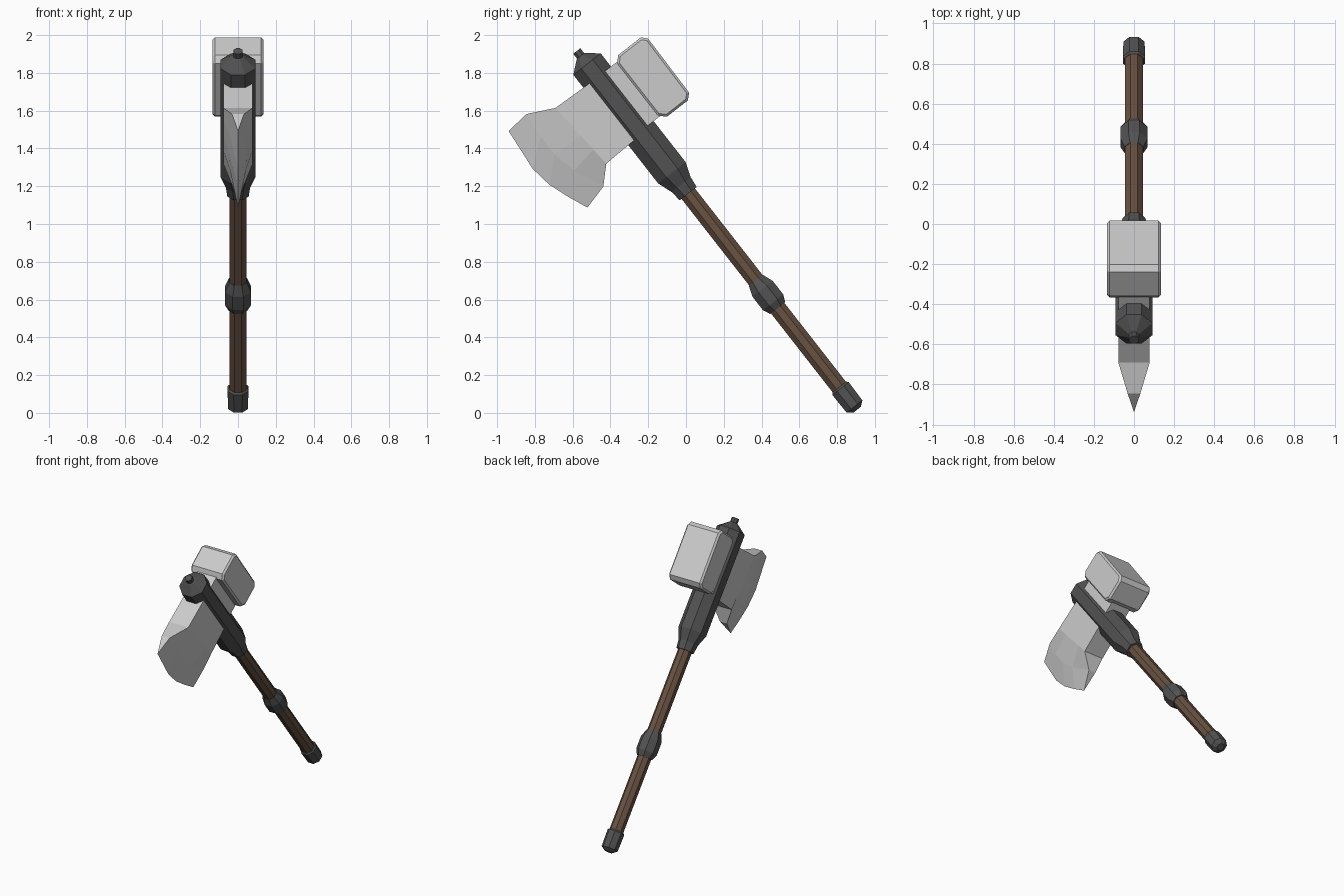
import bpy, bmesh, math
from mathutils import Matrix

if "Cube" in bpy.data.objects:
    bpy.data.objects.remove(bpy.data.objects["Cube"])

# Everything is built upright (handle along z, blade toward -y), then tilted into place
TILT = Matrix.Translation((0, 0.892, 0.034)) @ Matrix.Rotation(math.radians(38), 4, 'X')


def material(name, rgb):
    m = bpy.data.materials.new(name)
    m.diffuse_color = (*rgb, 1)
    m.use_nodes = True
    m.node_tree.nodes["Principled BSDF"].inputs["Base Color"].default_value = m.diffuse_color
    return m


WOOD = material("wood", (0.14, 0.085, 0.055))
IRON = material("dark_iron", (0.085, 0.085, 0.085))


def finish(name, bm, mat=None):
    bmesh.ops.remove_doubles(bm, verts=bm.verts, dist=1e-5)
    bmesh.ops.recalc_face_normals(bm, faces=bm.faces)
    bm.transform(TILT)
    me = bpy.data.meshes.new(name)
    bm.to_mesh(me)
    bm.free()
    ob = bpy.data.objects.new(name, me)
    bpy.context.collection.objects.link(ob)
    if mat:
        me.materials.append(mat)
    return ob


def octagon_lathe(name, profile, mat):
    """Eight-sided turned part from (height, half width across flats) pairs."""
    bm = bmesh.new()
    rings = []
    for h, w in profile:
        r = w / math.cos(math.pi / 8)
        rings.append([bm.verts.new((r * math.cos(a), r * math.sin(a), h))
                      for a in [math.pi / 8 + k * math.pi / 4 for k in range(8)]])
    for a, b in zip(rings, rings[1:]):
        for i in range(8):
            j = (i + 1) % 8
            bm.faces.new((a[i], a[j], b[j], b[i]))
    bm.faces.new(rings[0])
    bm.faces.new(rings[-1])
    return finish(name, bm, mat)


def prism(name, outline, half):
    """Side outline of (height, depth) pairs extruded across x."""
    bm = bmesh.new()
    f = bm.faces.new([bm.verts.new((-half, t, s)) for s, t in outline])
    ext = bmesh.ops.extrude_face_region(bm, geom=[f])["geom"]
    bmesh.ops.translate(bm, vec=(2 * half, 0, 0),
                        verts=[v for v in ext if isinstance(v, bmesh.types.BMVert)])
    return finish(name, bm)


# Handle and its fittings
octagon_lathe("handle", [(0.05, 0.045), (1.5, 0.045)], WOOD)
octagon_lathe("end_cap", [(-0.022, 0.025), (0, 0.053), (0.12, 0.055), (0.13, 0.047)], IRON)
octagon_lathe("grip_ring", [(0.66, 0.05), (0.70, 0.068), (0.79, 0.068), (0.848, 0.047)], IRON)
octagon_lathe("head_socket", [(1.43, 0.057), (1.49, 0.064), (1.57, 0.092), (2.30, 0.092),
                              (2.35, 0.032), (2.355, 0.024), (2.388, 0.024)], IRON)

# Hammer side
prism("hammer_neck", [(1.845, 0), (2.212, 0), (2.212, 0.15), (1.845, 0.15)], 0.078)
hammer = prism("hammer_head", [(1.855, 0.127), (1.82, 0.162), (1.82, 0.302), (1.848, 0.333),
                               (2.208, 0.338), (2.236, 0.312), (2.236, 0.16), (2.205, 0.127)], 0.134)
bev = hammer.modifiers.new("edge_bevel", 'BEVEL')
bev.width = 0.012
bev.segments = 1
bev.angle_limit = math.radians(60)

# Axe blade: columns from socket to cutting edge, each (height, depth, half thickness)
columns = [
    [(2.21 - 0.095 * i, 0, 0.078) for i in range(5)],
    [(2.22 - 0.0995 * i, -0.274 + 0.0075 * i, 0.078) for i in range(5)],
    [(2.289, -0.415, 0.032), (2.15, -0.43, 0.042), (2.03, -0.43, 0.045),
     (1.90, -0.40, 0.042), (1.736, -0.331, 0.028)],
    [(2.277, -0.545, 0), (2.041, -0.568, 0), (1.919, -0.55, 0),
     (1.81, -0.512, 0), (1.70, -0.466, 0)],
]
bm = bmesh.new()
sides = [[[bm.verts.new((sx * w, t, s)) for s, t, w in col] for col in columns] for sx in (1, -1)]
for g in sides:
    for a, b in zip(g, g[1:]):
        for i in range(4):
            bm.faces.new((a[i], a[i + 1], b[i + 1], b[i]))
p, q = sides
for row in (0, 4):
    for c in range(3):
        bm.faces.new((p[c][row], p[c + 1][row], q[c + 1][row], q[c][row]))
for i in range(4):
    bm.faces.new((p[0][i], p[0][i + 1], q[0][i + 1], q[0][i]))
finish("axe_blade", bm)
